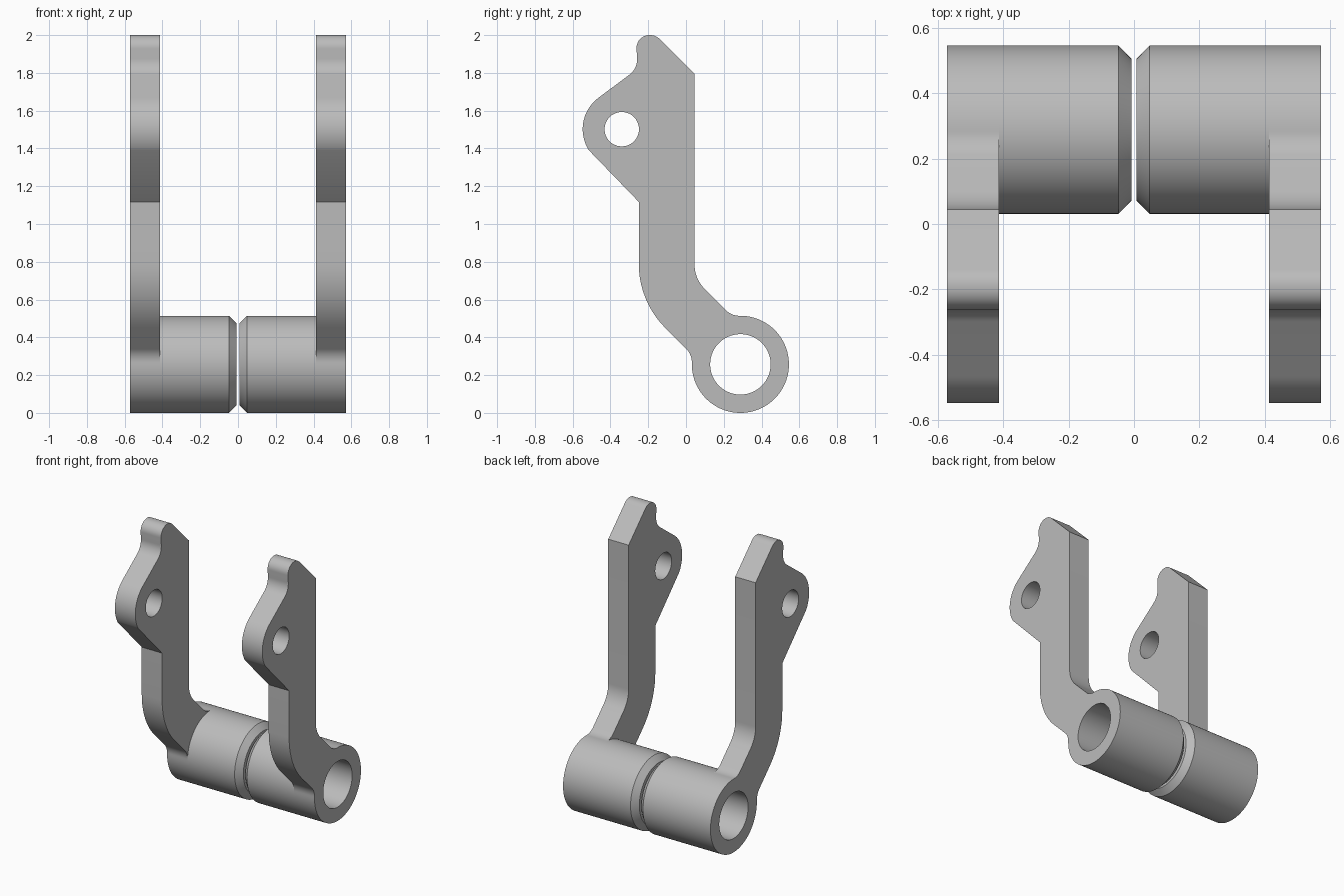
import bpy, bmesh, math
from mathutils import Vector

cube = bpy.data.objects.get("Cube")
if cube:
    bpy.data.objects.remove(cube, do_unlink=True)

# Single grey metal
metal = bpy.data.materials.new("grey_metal")
metal.use_nodes = True
GREY = (0.5, 0.5, 0.5, 1)
metal.diffuse_color = GREY
metal.node_tree.nodes["Principled BSDF"].inputs["Base Color"].default_value = GREY

SEGMENTS = 96
BARREL = Vector((0.288, 0.257))     # barrel axis in (y, z)
PIVOT = Vector((-0.34, 1.502))      # upper pin hole in (y, z)
R_OUT, R_BORE = 0.257, 0.16
X_GAP, X_ARM, X_END = 0.008, 0.413, 0.571


def arc(center, radius, start, end, steps):
    """Points on an arc, angles in degrees."""
    angles = [math.radians(start + (end - start) * i / steps) for i in range(steps + 1)]
    return [center + radius * Vector((math.cos(a), math.sin(a))) for a in angles]


def circle(center, radius, steps):
    return arc(center, radius, 0, 360, steps)[:-1]


def rounded(prev, corner, nxt, radius, steps=10):
    """Replace a corner by a tangent arc."""
    p, u, v = corner, (prev - corner).normalized(), (nxt - corner).normalized()
    half = u.angle(v) / 2
    center = p + (u + v).normalized() * (radius / math.sin(half))
    t = radius / math.tan(half)
    a, b = p + u * t - center, p + v * t - center
    sweep = a.angle(b)
    return [center + (a * math.sin(sweep * (1 - i / steps)) + b * math.sin(sweep * i / steps))
            / math.sin(sweep) for i in range(steps + 1)]


def round_path(start, corners, end):
    """Rounded points for (y, z, radius) corners between two end points."""
    pts = [start] + [Vector(c[:2]) for c in corners] + [end]
    out = []
    for i, c in enumerate(corners, 1):
        out += rounded(pts[i - 1], pts[i], pts[i + 1], c[2]) if c[2] else [pts[i]]
    return out


def finish(bm, name):
    bmesh.ops.recalc_face_normals(bm, faces=bm.faces)
    mesh = bpy.data.meshes.new(name)
    bm.to_mesh(mesh)
    bm.free()
    mesh.materials.append(metal)
    obj = bpy.data.objects.new(name, mesh)
    bpy.context.collection.objects.link(obj)
    bpy.ops.object.select_all(action='DESELECT')
    obj.select_set(True)
    bpy.context.view_layer.objects.active = obj
    bpy.ops.object.shade_smooth_by_angle(angle=math.radians(25))


# Arm outline: barrel eye, back edge, rounded tip, pin lobe, front edge
eye = arc(BARREL, R_OUT, -180, 90, 72)
lobe = arc(PIVOT, 0.207, 126.9, 212.5, 24)
back = round_path(eye[-1], [(0.241, 0.514, 0.1), (0.045, 0.71, 0.185), (0.045, 1.795, 0),
                            (-0.16, 2.0, 0.07), (-0.266, 2.0, 0.068),
                            (-0.256, 1.823, 0.1)], lobe[0])
front = round_path(lobe[-1], [(-0.25, 1.117, 0), (-0.25, 0.59, 0.48),
                              (0.031, 0.309, 0.1)], eye[0])
outline = eye + back + lobe + front


def build_arm(name, side):
    bm = bmesh.new()
    edges = []
    for loop in (outline, circle(BARREL, R_BORE, SEGMENTS), circle(PIVOT, 0.091, 48)):
        verts = [bm.verts.new((side * X_ARM, p.x, p.y)) for p in loop]
        edges += [bm.edges.new((verts[i - 1], v)) for i, v in enumerate(verts)]
    bmesh.ops.triangle_fill(bm, edges=edges, use_beauty=True, normal=(1, 0, 0))
    grown = bmesh.ops.extrude_face_region(bm, geom=bm.faces[:], use_keep_orig=True)
    moved = [g for g in grown["geom"] if isinstance(g, bmesh.types.BMVert)]
    bmesh.ops.translate(bm, verts=moved, vec=(side * (X_END - X_ARM), 0, 0))
    finish(bm, name)


def build_barrel(name, side):
    # Chamfered tube turned about the x axis
    section = [(X_ARM, R_BORE), (X_GAP, R_BORE), (X_GAP, 0.217), (0.048, R_OUT), (X_ARM, R_OUT)]
    bm = bmesh.new()
    rings = [[bm.verts.new((side * x, p.x, p.y)) for p in circle(BARREL, r, SEGMENTS)]
             for x, r in section]
    for k, ring in enumerate(rings):
        for i in range(SEGMENTS):
            bm.faces.new((rings[k - 1][i - 1], rings[k - 1][i], ring[i], ring[i - 1]))
    finish(bm, name)


for label, side in (("left", 1), ("right", -1)):
    build_arm(label + "_arm", side)
    build_barrel(label + "_barrel", side)
